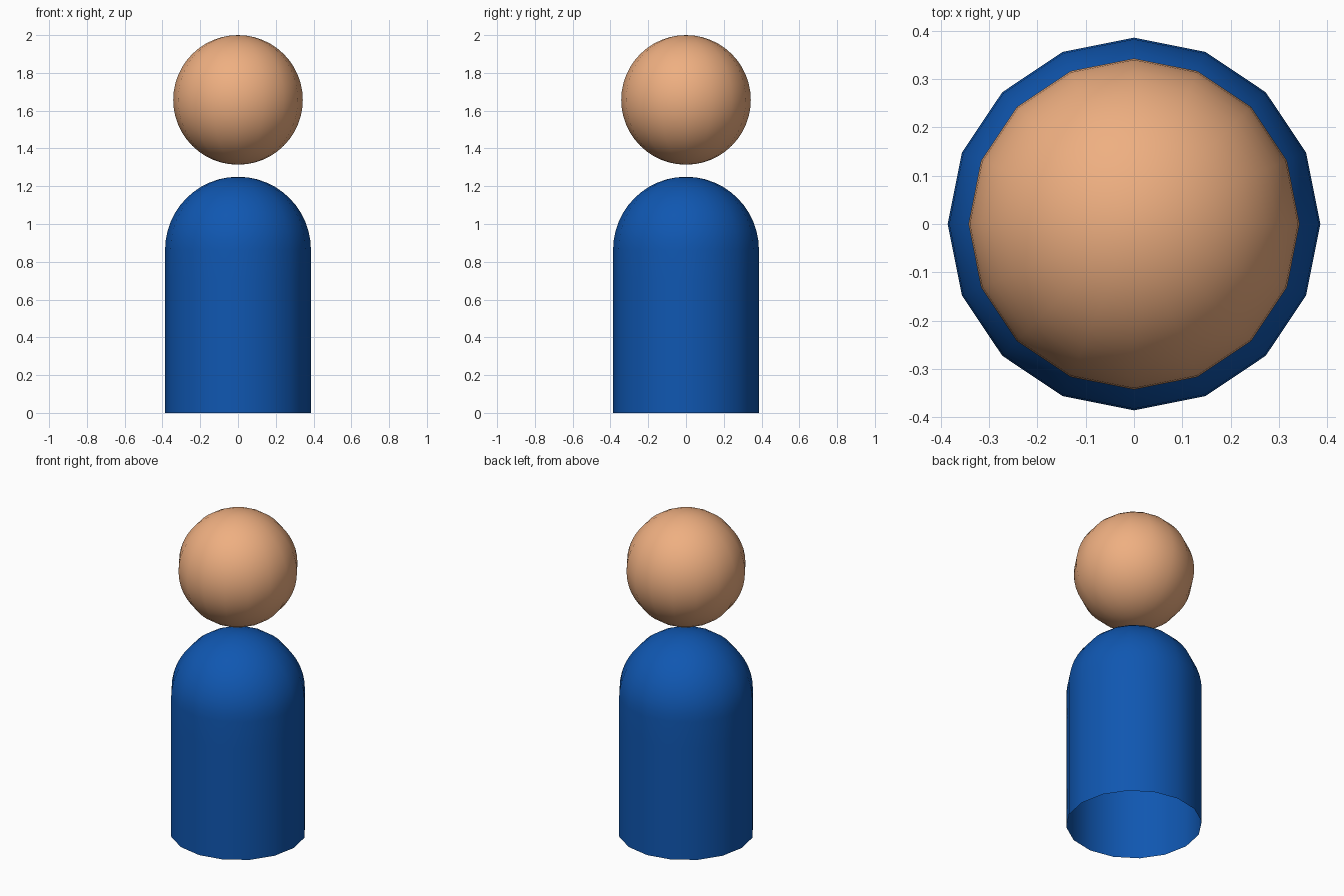
import bpy, bmesh
from math import sin, cos, pi, radians

if "Cube" in bpy.data.objects:
    bpy.data.objects.remove(bpy.data.objects["Cube"])

SIDES = 16


def material(name, rgb):
    mat = bpy.data.materials.new(name)
    mat.diffuse_color = (*rgb, 1.0)
    mat.use_nodes = True
    mat.node_tree.nodes["Principled BSDF"].inputs["Base Color"].default_value = mat.diffuse_color
    return mat


def lathe(name, profile, mat):
    """Spin an (r, z) profile around the z axis."""
    bm = bmesh.new()
    verts = [bm.verts.new((r, 0, z)) for r, z in profile]
    edges = [bm.edges.new(pair) for pair in zip(verts, verts[1:])]
    bmesh.ops.spin(bm, geom=verts + edges, cent=(0, 0, 0), axis=(0, 0, 1),
                   angle=2 * pi, steps=SIDES, use_duplicate=False)
    bmesh.ops.remove_doubles(bm, verts=bm.verts, dist=1e-4)
    bmesh.ops.recalc_face_normals(bm, faces=bm.faces)
    # An open shell can be recalculated inside out, so check a side face
    side = max(bm.faces, key=lambda f: f.calc_center_median().xy.length)
    if side.normal.dot(side.calc_center_median().xy.to_3d()) < 0:
        bmesh.ops.reverse_faces(bm, faces=bm.faces)
    mesh = bpy.data.meshes.new(name)
    bm.to_mesh(mesh)
    bm.free()
    mesh.shade_smooth()
    mesh.materials.append(mat)
    obj = bpy.data.objects.new(name, mesh)
    bpy.context.collection.objects.link(obj)
    return obj


def arc(radius, centre_z, start, end, steps):
    """Arc points as (r, z), angles in degrees above the horizontal."""
    angles = [radians(start + (end - start) * i / steps) for i in range(steps + 1)]
    return [(max(0.0, radius * cos(a)), centre_z + radius * sin(a)) for a in angles]


# Body: straight open-bottomed tube with a domed top
body_r, body_top = 0.386, 1.25
body_profile = [(body_r, 0.0), (body_r, 0.7)] + arc(body_r, body_top - body_r, 0, 90, 12)
lathe("body", body_profile, material("blue", (0.005, 0.095, 0.44)))

# Head: ball floating above the body
head_r = 0.343
lathe("head", arc(head_r, 2.0 - head_r, -90, 90, 24),
      material("skin", (0.86, 0.43, 0.22)))
